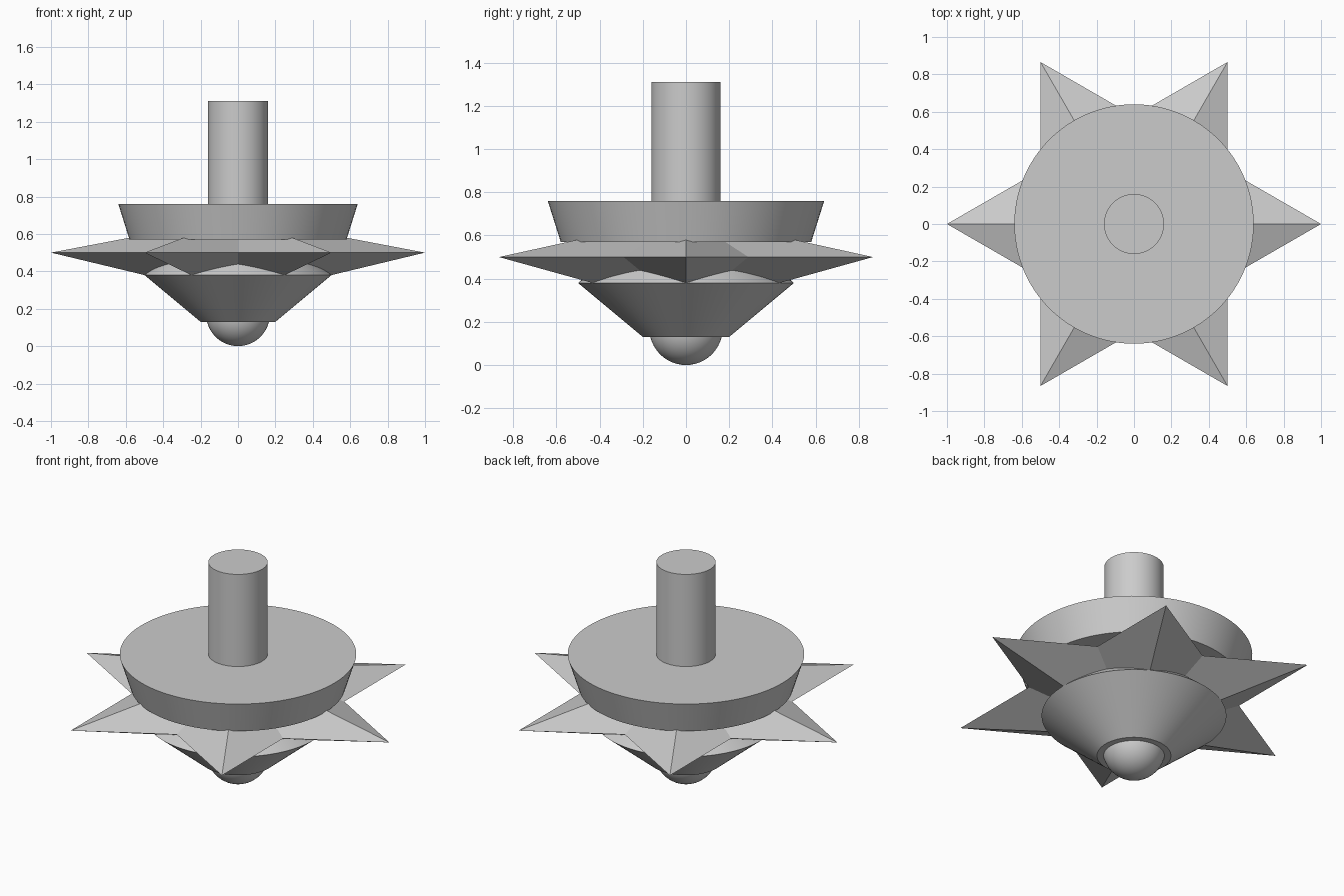
import bpy, bmesh
from math import cos, sin, pi, radians

cube = bpy.data.objects.get("Cube")
if cube:
    bpy.data.objects.remove(cube, do_unlink=True)

grey = bpy.data.materials.new("plain grey")
grey.use_nodes = True
colour = (0.6, 0.6, 0.6, 1)
grey.diffuse_color = colour
grey.node_tree.nodes["Principled BSDF"].inputs["Base Color"].default_value = colour


def finish(name, bm, smooth=True):
    bmesh.ops.recalc_face_normals(bm, faces=bm.faces)
    mesh = bpy.data.meshes.new(name)
    bm.to_mesh(mesh)
    bm.free()
    mesh.materials.append(grey)
    obj = bpy.data.objects.new(name, mesh)
    bpy.context.collection.objects.link(obj)
    if smooth:
        bpy.ops.object.select_all(action="DESELECT")
        obj.select_set(True)
        bpy.context.view_layer.objects.active = obj
        bpy.ops.object.shade_smooth_by_angle(angle=radians(30))
    return obj


def lathe(name, profile, sides=96):
    """Closed round part from (radius, height) pairs, bottom to top."""
    bm = bmesh.new()
    rings = [[bm.verts.new((r * cos(2 * pi * i / sides), r * sin(2 * pi * i / sides), z))
              for i in range(sides)] for r, z in profile]
    for low, high in zip(rings, rings[1:]):
        for i in range(sides):
            j = (i + 1) % sides
            bm.faces.new((low[i], low[j], high[j], high[i]))
    bm.faces.new(rings[0])
    bm.faces.new(rings[-1])
    return finish(name, bm)


# Round parts
lathe("stem", [(0.16, 0.70), (0.16, 1.31)])
lathe("upper_disc", [(0.58, 0.57), (0.64, 0.76)])
lathe("lower_cone", [(0.20, 0.13), (0.50, 0.38), (0.25, 0.59)])

# Ball tip
bm = bmesh.new()
bmesh.ops.create_uvsphere(bm, u_segments=48, v_segments=24, radius=0.17)
bmesh.ops.translate(bm, verts=bm.verts, vec=(0, 0, 0.17))
finish("ball_tip", bm)

# Six-pointed faceted star: an outline joined to a point above and below
bm = bmesh.new()
outline = []
for i in range(12):
    r = 1.0 if i % 2 == 0 else 0.577
    outline.append(bm.verts.new((r * cos(i * pi / 6), r * sin(i * pi / 6), 0.5)))
for height in (0.69, 0.26):
    apex = bm.verts.new((0, 0, height))
    for i in range(12):
        bm.faces.new((outline[i], outline[(i + 1) % 12], apex))
finish("spiked_star", bm, smooth=False)
